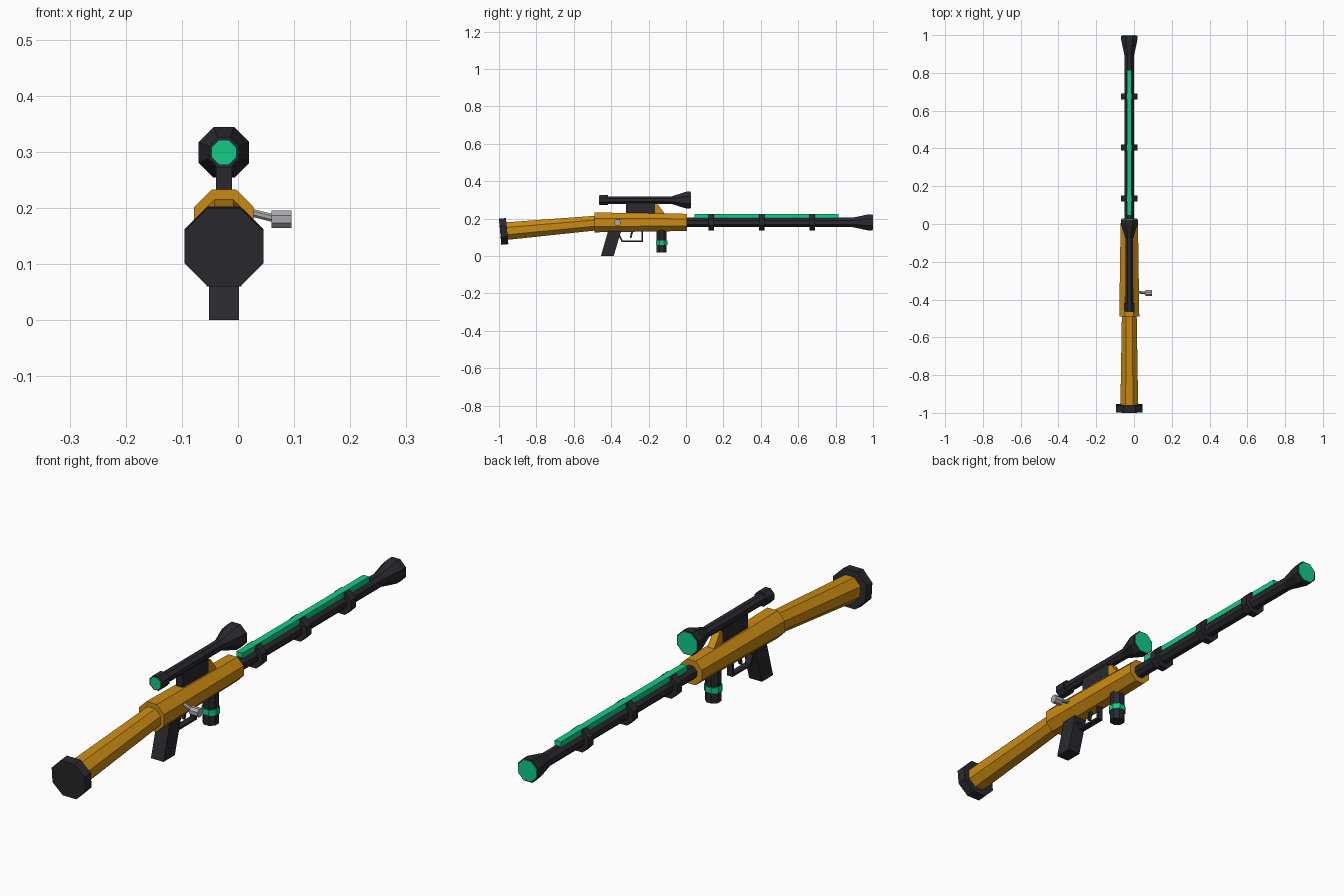
import bpy, bmesh, math
from mathutils import Vector

if "Cube" in bpy.data.objects:
    bpy.data.objects.remove(bpy.data.objects["Cube"])

CX = -0.025          # centre line of the body
BARREL_Z = 0.18
SCOPE_Z = 0.299


def material(name, rgb):
    m = bpy.data.materials.new(name)
    m.use_nodes = True
    m.diffuse_color = (*rgb, 1)
    m.node_tree.nodes["Principled BSDF"].inputs["Base Color"].default_value = (*rgb, 1)
    return m


ORANGE = material("orange", (0.60, 0.26, 0.006))
DARK = material("dark metal", (0.022, 0.022, 0.029))
GREEN = material("green glow", (0.006, 0.60, 0.235))
GREY = material("light steel", (0.40, 0.40, 0.42))


def finish(name, bm, mat):
    bmesh.ops.recalc_face_normals(bm, faces=bm.faces)
    mesh = bpy.data.meshes.new(name)
    bm.to_mesh(mesh)
    bm.free()
    mesh.materials.append(mat)
    ob = bpy.data.objects.new(name, mesh)
    bpy.context.scene.collection.objects.link(ob)
    return ob


def octagon(name, start, axis, profile, mat):
    """Eight-sided loft along axis; profile holds (distance, half width) pairs."""
    axis = Vector(axis).normalized()
    side = Vector((0, 1, 0)) if abs(axis.x) > 0.5 else Vector((1, 0, 0))
    up = axis.cross(side).normalized()
    bm = bmesh.new()
    rings = []
    for dist, half in profile:
        r = half / math.cos(math.pi / 8)
        angles = [(i + 0.5) * math.pi / 4 for i in range(8)]
        rings.append([bm.verts.new(Vector(start) + axis * dist
                                   + side * r * math.cos(a) + up * r * math.sin(a))
                      for a in angles])
    for a, b in zip(rings, rings[1:]):
        for i in range(8):
            j = (i + 1) % 8
            bm.faces.new((a[i], a[j], b[j], b[i]))
    bm.faces.new(rings[0])
    bm.faces.new(rings[-1])
    return finish(name, bm, mat)


def slab(name, outline, half, mat):
    """Side outline of (y, z) points, extruded across the centre line."""
    bm = bmesh.new()
    left, right = [[bm.verts.new((CX + s * half, y, z)) for y, z in outline] for s in (1, -1)]
    bm.faces.new(left)
    bm.faces.new(right)
    n = len(outline)
    for i in range(n):
        j = (i + 1) % n
        bm.faces.new((left[i], left[j], right[j], right[i]))
    return finish(name, bm, mat)


FORWARD = (0, 1, 0)

# Stock and butt, tilted slightly upward to the front
tilt = (0, 1, 0.09)
octagon("stock", (CX, -0.965, 0.133), tilt, [(0, 0.047), (0.50, 0.039)], ORANGE)
octagon("butt_cap", (CX, -0.994, 0.130), tilt, [(0, 0.07), (0.038, 0.07)], DARK)

# Receiver
octagon("receiver", (CX, -0.49, BARREL_Z), FORWARD, [(0, 0.053), (0.495, 0.046)], ORANGE)

# Barrel with flared muzzle, rings and glowing strip
octagon("barrel", (CX, 0, BARREL_Z), FORWARD,
        [(0, 0.025), (0.89, 0.025), (0.975, 0.043), (0.996, 0.043)], DARK)
octagon("muzzle_glow", (CX, 0.99, BARREL_Z), FORWARD, [(0, 0.039), (0.01, 0.039)], GREEN)
for i in range(3):
    octagon(f"barrel_ring_{i + 1}", (CX, 0.12 + 0.27 * i, BARREL_Z), FORWARD,
            [(0, 0.043), (0.03, 0.043)], DARK)
slab("barrel_strip", [(0.045, 0.195), (0.815, 0.195), (0.815, 0.224), (0.045, 0.224)],
     0.013, GREEN)

# Scope, lenses and mount
octagon("scope", (CX, -0.463, SCOPE_Z), FORWARD,
        [(0, 0.027), (0.045, 0.027), (0.045, 0.02), (0.385, 0.02),
         (0.465, 0.045), (0.488, 0.045)], DARK)
octagon("rear_lens", (CX, -0.466, SCOPE_Z), FORWARD, [(0, 0.022), (0.006, 0.022)], GREEN)
octagon("front_lens", (CX, 0.021, SCOPE_Z), FORWARD, [(0, 0.041), (0.007, 0.041)], GREEN)
slab("scope_mount", [(-0.32, 0.21), (-0.165, 0.21), (-0.165, 0.285), (-0.32, 0.285)],
     0.0145, DARK)
slab("mount_brace", [(-0.17, 0.215), (-0.105, 0.215), (-0.15, 0.275), (-0.17, 0.275)],
     0.014, ORANGE)

# Grip, trigger guard and trigger
slab("grip", [(-0.455, 0), (-0.387, 0), (-0.345, 0.14), (-0.415, 0.14)], 0.027, DARK)
slab("trigger_guard", [(-0.375, 0.14), (-0.343, 0.074), (-0.231, 0.074), (-0.231, 0.14),
                       (-0.239, 0.14), (-0.239, 0.082), (-0.338, 0.082), (-0.366, 0.14)],
     0.012, DARK)
slab("trigger", [(-0.292, 0.14), (-0.30, 0.098), (-0.292, 0.096), (-0.28, 0.14)], 0.006, DARK)

# Forward hand grip with glowing band
octagon("hand_grip", (CX, -0.13, 0.02), (0, 0, 1), [(0, 0.027), (0.13, 0.027)], DARK)
octagon("hand_grip_band", (CX, -0.13, 0.06), (0, 0, 1), [(0, 0.031), (0.022, 0.031)], GREEN)

# Bolt handle
octagon("bolt_shaft", (0.015, -0.36, 0.194), (1, -0.12, -0.25), [(0, 0.007), (0.06, 0.007)], GREY)
octagon("bolt_knob", (0.06, -0.366, 0.18), (1, 0, 0), [(0, 0.016), (0.035, 0.016)], GREY)
